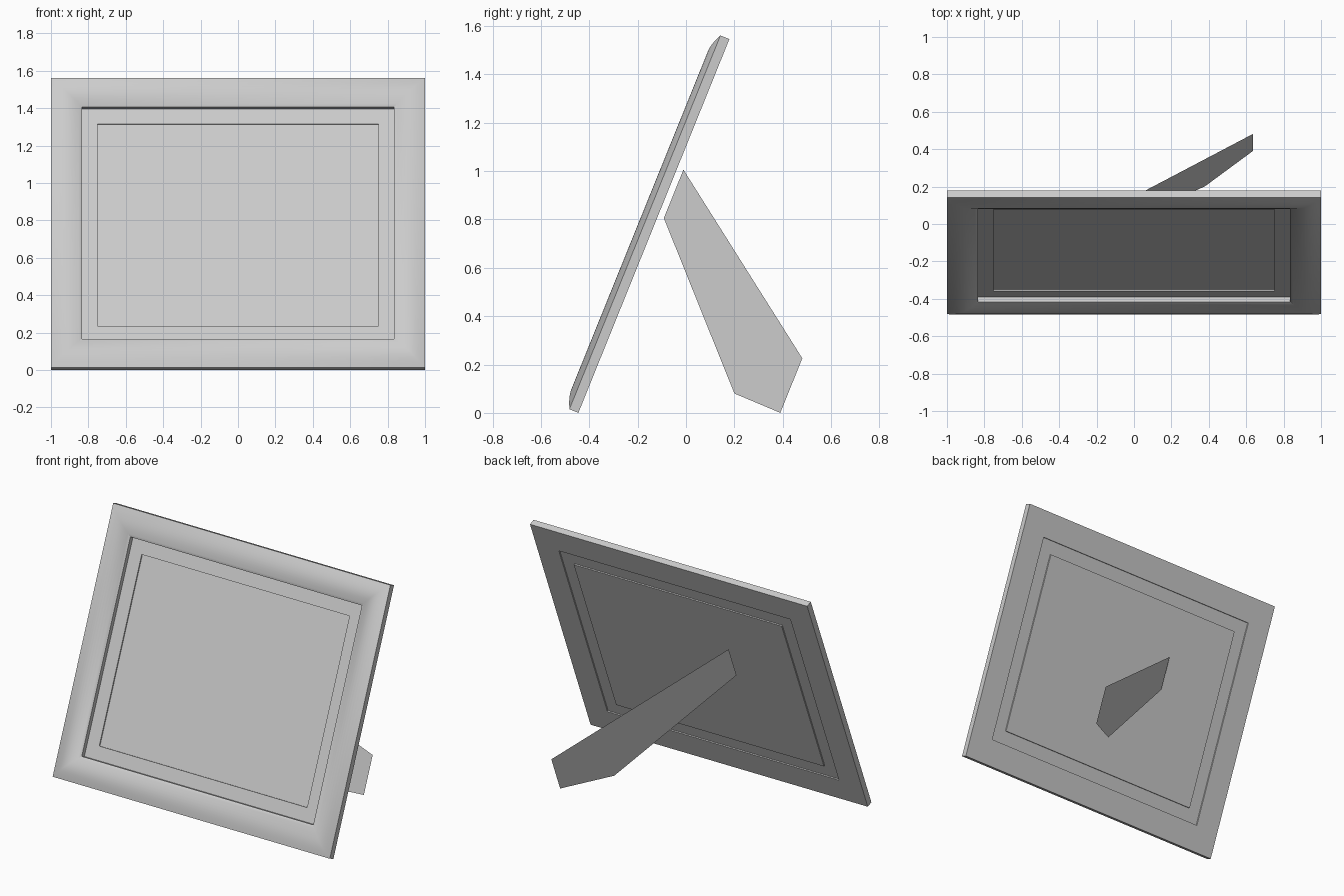
import bpy, bmesh, math

if "Cube" in bpy.data.objects:
    bpy.data.objects.remove(bpy.data.objects["Cube"], do_unlink=True)

WIDTH, HEIGHT = 2.0, 1.667
BORDER, MAT = 0.165, 0.25      # insets of the frame opening and of the mat opening
LEAN = math.radians(68)

grey = bpy.data.materials.new("light_grey")
grey.use_nodes = True
grey.diffuse_color = (0.6, 0.6, 0.6, 1)
grey.node_tree.nodes["Principled BSDF"].inputs["Base Color"].default_value = (0.6, 0.6, 0.6, 1)


def finish(name, bm):
    """Turn the bmesh into an object and lean it back."""
    mesh = bpy.data.meshes.new(name)
    bm.to_mesh(mesh)
    bm.free()
    mesh.materials.append(grey)
    obj = bpy.data.objects.new(name, mesh)
    bpy.context.collection.objects.link(obj)
    obj.rotation_euler.x = LEAN
    obj.location.y = -0.445
    return obj


def ring(bm, inset, t):
    """Rectangle of four vertices, set in from the outline at height t."""
    x, low, high = WIDTH / 2 - inset, inset, HEIGHT - inset
    return [bm.verts.new(p) for p in ((-x, low, t), (x, low, t), (x, high, t), (-x, high, t))]


def moulding(name, profile, closed=False, fill=False):
    """Sweep a profile of (inset, height) points round the rectangle with mitred corners."""
    bm = bmesh.new()
    rings = [ring(bm, *p) for p in profile]
    pairs = list(zip(rings, rings[1:]))
    if closed:
        pairs.append((rings[-1], rings[0]))
    for a, b in pairs:
        for i in range(4):
            j = (i + 1) % 4
            bm.faces.new((a[i], a[j], b[j], b[i]))
    if fill:
        bm.faces.new(rings[-1])
    return finish(name, bm)


# Frame with a rounded front
STEPS = 10
curve = []
for k in range(STEPS + 1):
    f = k / STEPS
    curve.append((BORDER * f, 0.04 - 0.003 * f + 0.025 * math.sin(math.pi * f)))
frame = moulding("frame", [(0, 0)] + curve + [(BORDER, 0)], closed=True)

# Mat border, stepping back to the picture edge
moulding("mat_border", [(BORDER, 0.008), (MAT, 0.008), (MAT, 0)])

# Picture panel
moulding("picture_panel", [(MAT, 0)], fill=True)

# Flat stand leg, swung out to the side behind the frame
bm = bmesh.new()
outline = ((1.095, 0.026), (0.879, 0.026), (0.316, 0.568), (0.313, 0.774), (0.556, 0.774))
bm.faces.new([bm.verts.new((-0.30 + 1.25 * (d - 0.026), s, -d)) for s, d in outline])
finish("stand_leg", bm)

# Smooth the rounded moulding, keep its edges sharp
bpy.ops.object.select_all(action='DESELECT')
frame.select_set(True)
bpy.context.view_layer.objects.active = frame
bpy.ops.object.shade_smooth_by_angle(angle=math.radians(35))
